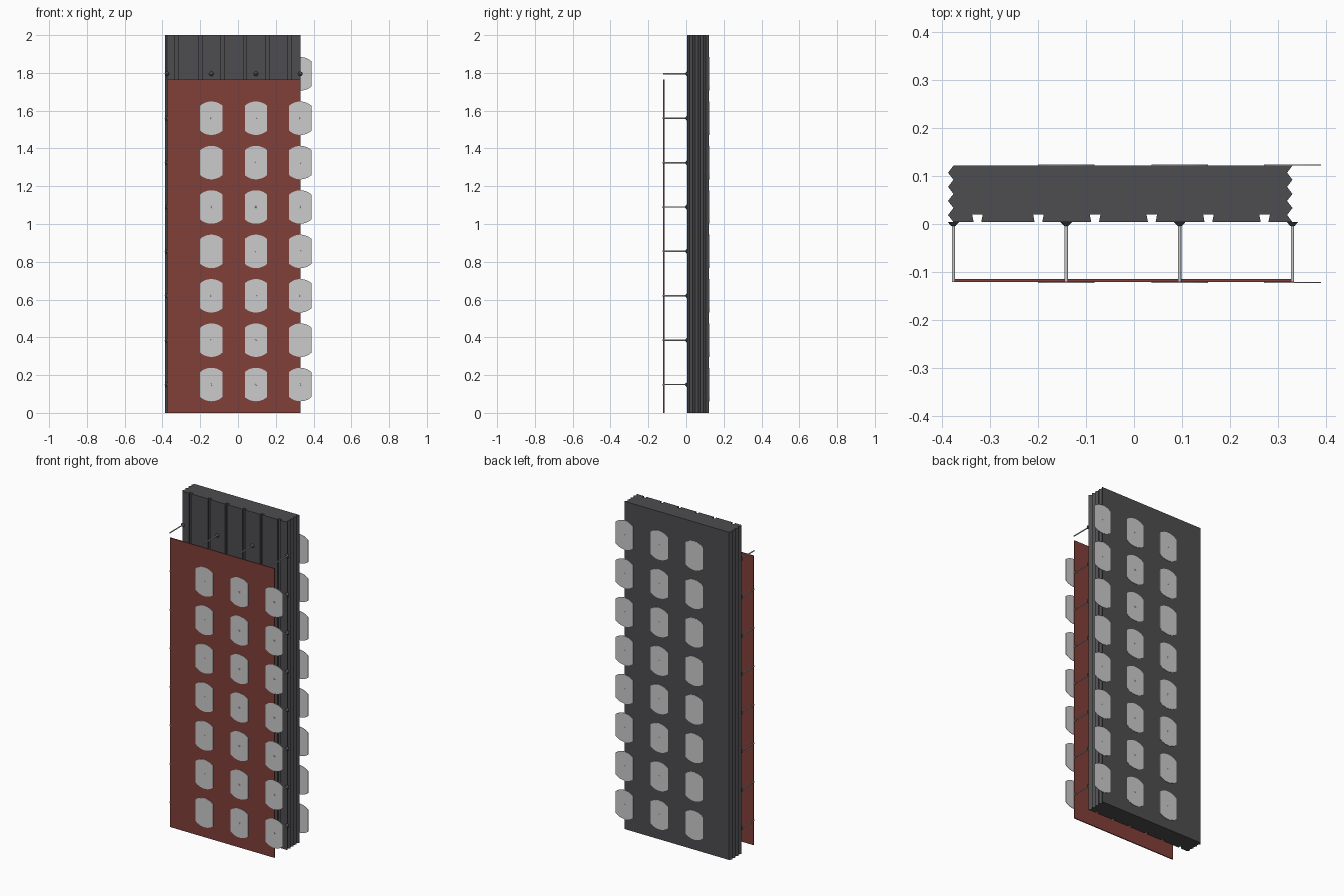
import bpy, bmesh, math

if "Cube" in bpy.data.objects:
    bpy.data.objects.remove(bpy.data.objects["Cube"])

COLS = [-0.376, -0.141, 0.095, 0.33]
ROWS = [0.15 + 0.235 * k for k in range(8)]
FRONT, BACK = 0.004, 0.1215      # insulation board faces
SKIN = -0.1205                   # outer face of the red sheet


def material(name, rgb):
    m = bpy.data.materials.new(name)
    m.diffuse_color = (*rgb, 1)
    m.use_nodes = True
    m.node_tree.nodes["Principled BSDF"].inputs["Base Color"].default_value = m.diffuse_color
    return m


def finish(name, bm, mat=None, smooth=False):
    bmesh.ops.recalc_face_normals(bm, faces=bm.faces)
    me = bpy.data.meshes.new(name)
    bm.to_mesh(me)
    bm.free()
    ob = bpy.data.objects.new(name, me)
    bpy.context.collection.objects.link(ob)
    if mat:
        me.materials.append(mat)
    if smooth:
        bpy.context.view_layer.objects.active = ob
        ob.select_set(True)
        bpy.ops.object.shade_smooth_by_angle(angle=math.radians(35))
        ob.select_set(False)
    return ob


def prism(bm, points, direction):
    """Closed outline swept along a direction."""
    face = bm.faces.new([bm.verts.new(p) for p in points])
    ext = bmesh.ops.extrude_face_region(bm, geom=[face], use_keep_orig=True)
    moved = [g for g in ext["geom"] if isinstance(g, bmesh.types.BMVert)]
    bmesh.ops.translate(bm, verts=moved, vec=direction)


def turned(bm, x, z, y0, r0, y1, r1, sides=16):
    """Cylinder or cone along y."""
    ring = [(math.cos(i * math.tau / sides), math.sin(i * math.tau / sides)) for i in range(sides)]
    a = [bm.verts.new((x + r0 * c, y0, z + r0 * s)) for c, s in ring]
    b = [bm.verts.new((x + r1 * c, y1, z + r1 * s)) for c, s in ring]
    bm.faces.new(a)
    bm.faces.new(b)
    for i in range(sides):
        j = (i + 1) % sides
        bm.faces.new((a[i], a[j], b[j], b[i]))


dark = material("charcoal", (0.075, 0.075, 0.08))
red = material("brick_red", (0.22, 0.05, 0.04))

# Insulation board: dovetail grooves in front, interlocking zigzag sides
outline = [(COLS[0], FRONT)]
for gx in (-0.326, -0.199, -0.081, 0.037, 0.155, 0.272):
    outline += [(gx - 0.008, FRONT), (gx - 0.011, FRONT + 0.0155),
                (gx + 0.011, FRONT + 0.0155), (gx + 0.008, FRONT)]
step = (BACK - FRONT) / 8
zig = [(i % 2 * 0.0112, FRONT + i * step) for i in range(9)]
outline += [(COLS[3] - d, y) for d, y in zig]
outline += [(COLS[0] - d, y) for d, y in reversed(zig[1:])]
bm = bmesh.new()
prism(bm, [(x, y, 0) for x, y in outline], (0, 0, 2))
finish("insulation_board", bm, dark)

# Red facing sheet
bm = bmesh.new()
x0, x1 = COLS[0], COLS[3]
prism(bm, [(x0, SKIN, 0), (x1, SKIN, 0), (x1, SKIN, 1.765), (x0, SKIN, 1.765)], (0, 0.006, 0))
finish("facing_sheet", bm, red)

# Spacer rods and the cone seats against the board
rods, cones = bmesh.new(), bmesh.new()
for x in COLS:
    for z in ROWS:
        turned(rods, x, z, -0.1205, 0.0035, FRONT, 0.0035)
        turned(cones, x, z, FRONT, 0.012, -0.004, 0.0045)
finish("spacer_rods", rods, smooth=True)
finish("cone_seats", cones, dark, smooth=True)

# Clamping plates: discs cut flat on both sides, with a small screw head
R, HALF = 0.0885, 0.059
lim = math.acos(HALF / R)
arc = [lim + (math.pi - 2 * lim) * i / 14 for i in range(15)]
shape = [(R * math.cos(a), R * math.sin(a)) for a in arc]
shape += [(-u, -v) for u, v in shape]


def plates(name, rows, y, side):
    bm, heads = bmesh.new(), bmesh.new()
    for x in COLS[1:]:
        for z in rows:
            prism(bm, [(x + u, y, z + v) for u, v in shape], (0, side * 0.002, 0))
            turned(heads, x, z, y, 0.006, y + side * 0.0026, 0.004, 12)
    finish(name + "_plates", bm)
    finish(name + "_screw_heads", heads)


plates("front", ROWS[:7], SKIN, -1)
plates("back", ROWS, BACK, 1)
